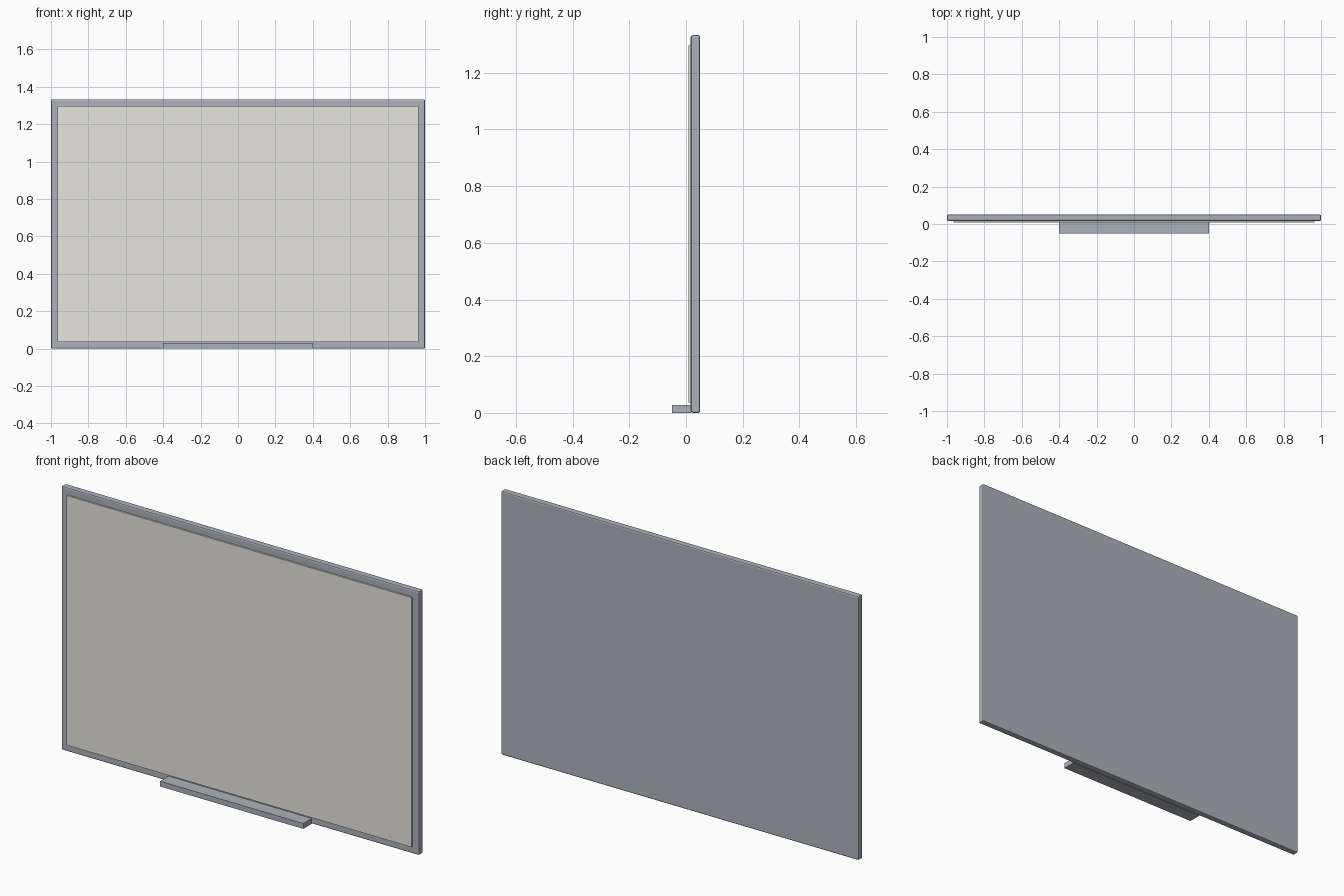
import bpy

if "Cube" in bpy.data.objects:
    bpy.data.objects.remove(bpy.data.objects["Cube"])

def material(name, rgb):
    m = bpy.data.materials.new(name)
    m.diffuse_color = (*rgb, 1)
    m.use_nodes = True
    m.node_tree.nodes["Principled BSDF"].inputs["Base Color"].default_value = m.diffuse_color
    return m

def box(name, lo, hi, mat, bevel=0):
    mid = [(a + b) / 2 for a, b in zip(lo, hi)]
    bpy.ops.mesh.primitive_cube_add(size=1, location=mid)
    ob = bpy.context.object
    ob.name = name
    ob.scale = [b - a for a, b in zip(lo, hi)]
    bpy.ops.object.transform_apply(location=False, rotation=False, scale=True)
    ob.data.materials.append(mat)
    if bevel:
        mod = ob.modifiers.new("rounded_edges", 'BEVEL')
        mod.width = bevel
        mod.segments = 2
    return ob

metal = material("brushed_aluminium", (0.42, 0.45, 0.49))
white = material("warm_white_surface", (0.80, 0.79, 0.75))

# frame and back slab with softened edges
box("frame", (-1, 0.0167, 0), (1, 0.05, 1.333), metal, 0.0067)
# thin writing surface standing proud of the frame
box("writing_surface", (-0.965, 0.008, 0.036), (0.965, 0.02, 1.297), white)
# pen tray
box("pen_tray", (-0.4, -0.05, 0), (0.4, 0.018, 0.027), metal)
